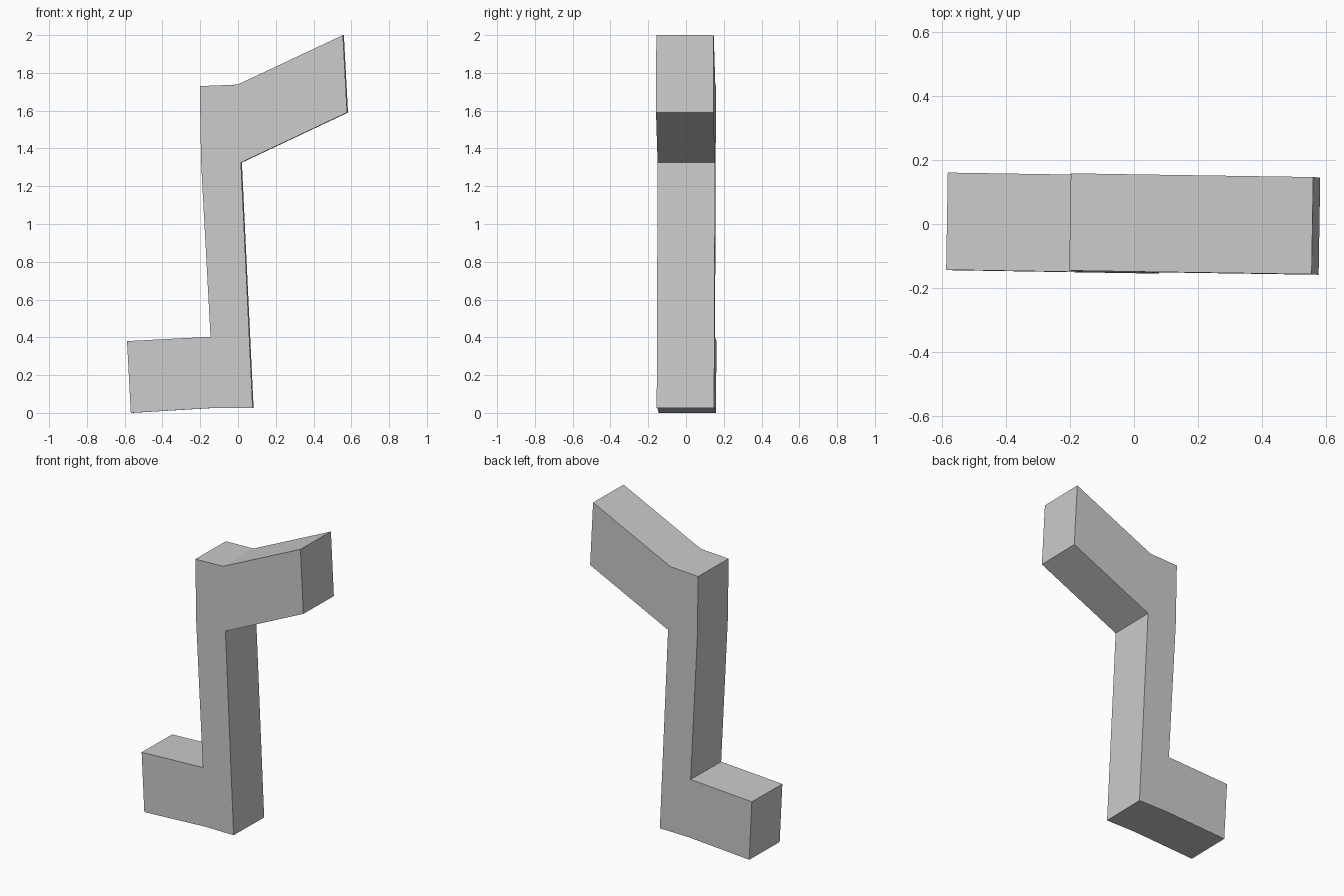
import bpy, bmesh

if "Cube" in bpy.data.objects:
    bpy.data.objects.remove(bpy.data.objects["Cube"])

# Side profile (x, z): foot, post and raised arm
profile = [(-0.565, 0.0), (-0.13, 0.026), (0.08, 0.027), (0.018, 1.325),
           (0.58, 1.59), (0.558, 2.0), (0.0, 1.738), (-0.20, 1.73),
           (-0.193, 1.33), (-0.143, 0.403), (-0.585, 0.38)]
half_width = 0.152


def side(bm, s):
    # Slight yaw and lean of the whole bracket
    return [bm.verts.new((x + s * 0.0025,
                          s * half_width - 0.0165 * x + 0.003 * (z - 1) + 0.001,
                          z)) for x, z in profile]


# Bracket body
bm = bmesh.new()
front, back = side(bm, -1), side(bm, 1)
bm.faces.new(front)
bm.faces.new(back[::-1])
n = len(profile)
for i in range(n):
    j = (i + 1) % n
    bm.faces.new((front[j], front[i], back[i], back[j]))
bmesh.ops.recalc_face_normals(bm, faces=bm.faces)
mesh = bpy.data.meshes.new("bent_bracket")
bm.to_mesh(mesh)
bm.free()
obj = bpy.data.objects.new("bent_bracket", mesh)
bpy.context.collection.objects.link(obj)
